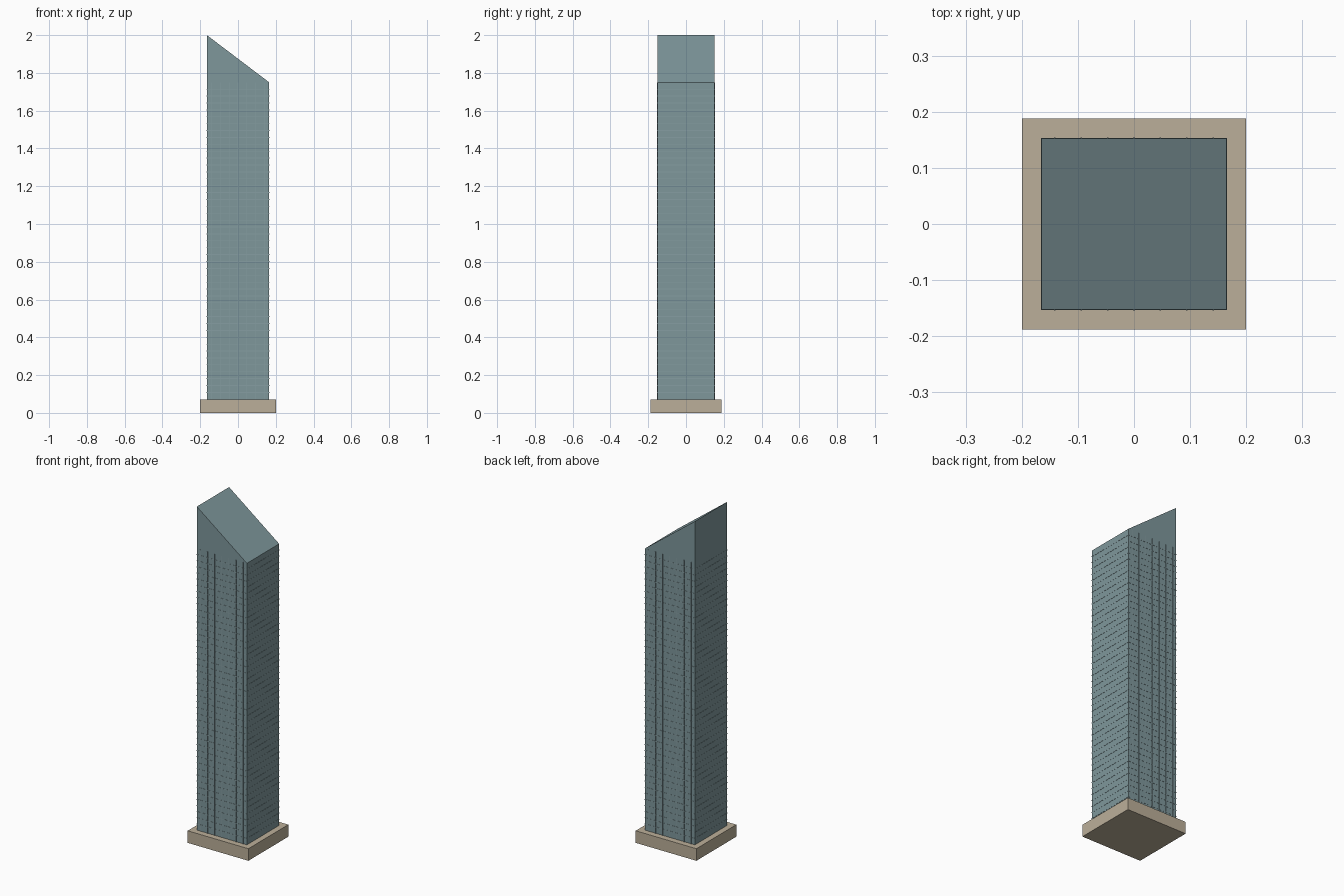
import bpy, bmesh

if "Cube" in bpy.data.objects:
    bpy.data.objects.remove(bpy.data.objects["Cube"])

HX, HY = 0.165, 0.152          # tower half sizes
Z0, Z1, Z2 = 0.072, 1.75, 2.0  # podium top, low eave, high eave


def material(name, rgb):
    m = bpy.data.materials.new(name)
    m.diffuse_color = (*rgb, 1)
    m.use_nodes = True
    m.node_tree.nodes["Principled BSDF"].inputs["Base Color"].default_value = m.diffuse_color
    return m


def add_box(bm, lo, hi):
    v = [bm.verts.new((x, y, z)) for z in (lo[2], hi[2])
         for x, y in ((lo[0], lo[1]), (hi[0], lo[1]), (hi[0], hi[1]), (lo[0], hi[1]))]
    for f in ((3, 2, 1, 0), (4, 5, 6, 7), (0, 1, 5, 4), (1, 2, 6, 5), (2, 3, 7, 6), (3, 0, 4, 7)):
        bm.faces.new([v[i] for i in f])
    return v


def finish(bm, name, mat):
    me = bpy.data.meshes.new(name)
    bm.to_mesh(me)
    bm.free()
    me.materials.append(mat)
    ob = bpy.data.objects.new(name, me)
    bpy.context.collection.objects.link(ob)
    return ob


stone = material("stone", (0.50, 0.43, 0.32))
glass = material("glass", (0.21, 0.31, 0.33))
trim = material("trim", (0.24, 0.34, 0.36))

# podium
bm = bmesh.new()
add_box(bm, (-0.20, -0.188, 0), (0.20, 0.188, Z0))
finish(bm, "podium", stone)

# tower shaft with a roof sloping down to the right
bm = bmesh.new()
verts = add_box(bm, (-HX, -HY, Z0), (HX, HY, Z2))
for v in verts[4:]:
    if v.co.x > 0:
        v.co.z = Z1
finish(bm, "tower_shaft", glass)

# thin floor bands wrapping the shaft
bm = bmesh.new()
floors = 46
step = (Z1 - Z0) / floors
e = 0.001
for i in range(1, floors):
    z = Z0 + i * step
    add_box(bm, (-HX - e, -HY - e, z - 0.002), (HX + e, HY + e, z + 0.002))
finish(bm, "floor_bands", trim)

# vertical mullions on the front and back
bm = bmesh.new()
for i in range(-3, 4):
    x = i * 0.047
    for s in (-1, 1):
        y = s * HY
        add_box(bm, (x - 0.0015, y - 0.0025, Z0), (x + 0.0015, y + 0.0025, Z1))
finish(bm, "mullions", trim)
